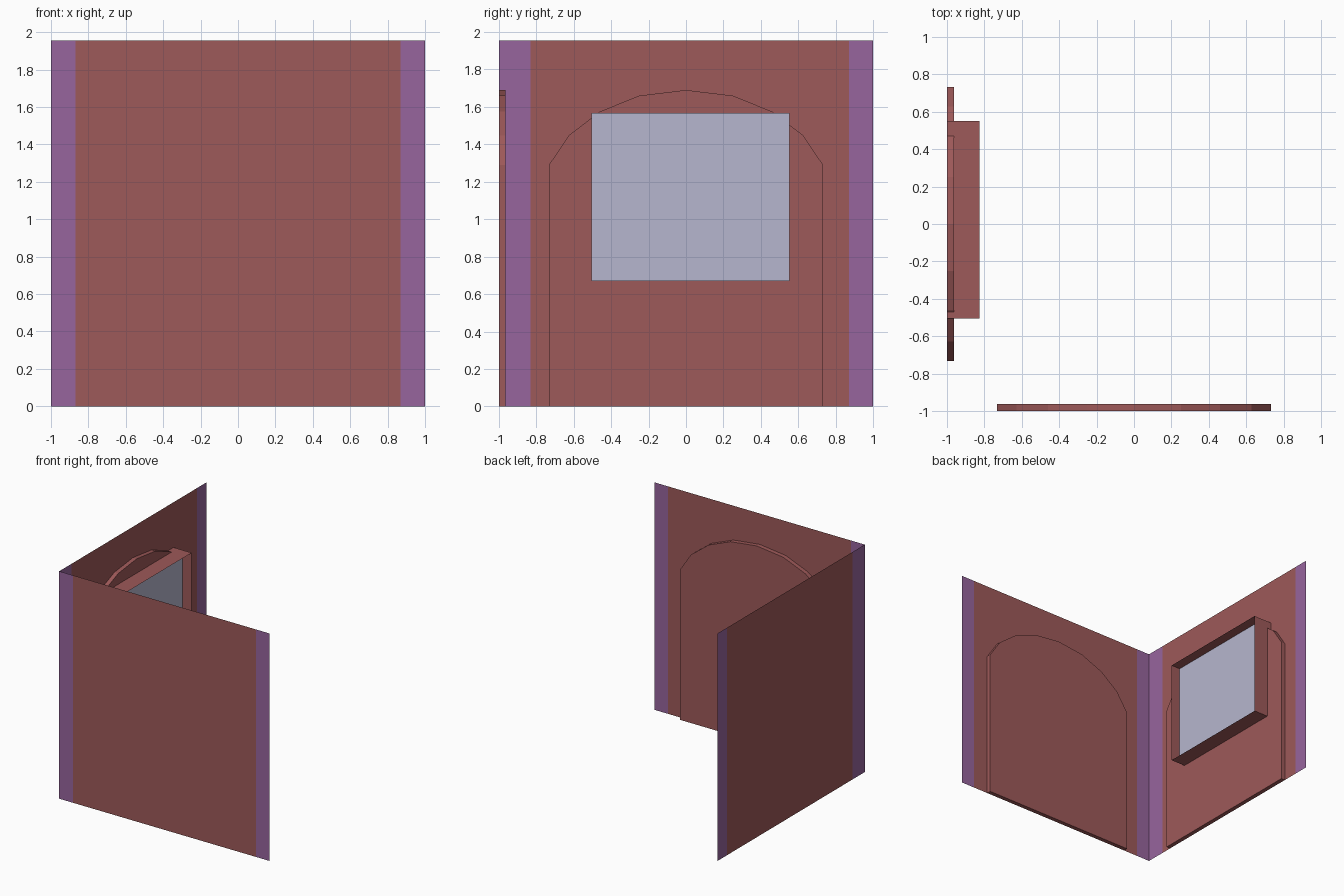
import bpy
from mathutils import Matrix

if "Cube" in bpy.data.objects:
    bpy.data.objects.remove(bpy.data.objects["Cube"])


def material(name, rgb):
    m = bpy.data.materials.new(name)
    m.diffuse_color = (*rgb, 1)
    m.use_nodes = True
    m.node_tree.nodes["Principled BSDF"].inputs["Base Color"].default_value = m.diffuse_color
    return m


RED = material("brick_red", (0.34, 0.10, 0.10))
PURPLE = material("trim_purple", (0.31, 0.13, 0.34))
GLASS = material("pale_glass", (0.47, 0.47, 0.62))
HEIGHT = 1.955


def add_mesh(name, verts, faces, mats, indices=None, matrix=None):
    me = bpy.data.meshes.new(name)
    me.from_pydata(verts, [], faces)
    for m in mats:
        me.materials.append(m)
    for i, p in enumerate(me.polygons):
        p.material_index = indices[i] if indices else 0
    ob = bpy.data.objects.new(name, me)
    bpy.context.collection.objects.link(ob)
    if matrix:
        me.transform(matrix)
        if matrix.determinant() < 0:
            me.flip_normals()
    return ob


# Local frame: (along wall, out from wall, up)
FRONT = Matrix(((1, 0, 0, 0), (0, 1, 0, -1), (0, 0, 1, 0), (0, 0, 0, 1)))
SIDE = Matrix(((0, 1, 0, -1), (1, 0, 0, 0), (0, 0, 1, 0), (0, 0, 0, 1)))


# Flat wall sheet with a coloured strip at each end
def wall(name, near_strip, matrix):
    cuts = (-1, near_strip, 0.87, 1)
    verts = [(u, 0, z) for u in cuts for z in (0, HEIGHT)]
    faces = [(2 * i, 2 * i + 1, 2 * i + 3, 2 * i + 2) for i in range(3)]
    add_mesh(name, verts, faces, (RED, PURPLE), (1, 0, 1), matrix)


# Raised arched panel, open at the back where it meets the wall
def arch_panel(name, matrix):
    half = [(0.732, 0), (0.732, 1.29), (0.627, 1.447), (0.46, 1.575), (0.25, 1.66)]
    outline = half + [(0, 1.69)] + [(-u, z) for u, z in reversed(half)]
    n = len(outline)
    verts = [(u, d, z) for d in (0, 0.037) for u, z in outline]
    faces = [tuple(range(2 * n - 1, n - 1, -1))]
    faces += [(i, n + i, n + (i + 1) % n, (i + 1) % n) for i in range(n)]
    add_mesh(name, verts, faces, (RED,), None, matrix)


wall("front_wall", -0.87, FRONT)
wall("side_wall", -0.83, SIDE)
arch_panel("front_arch_panel", FRONT)
arch_panel("side_arch_panel", SIDE)

# Open window frame standing off the side wall, thin sides
ring = [(-0.505, 0.67), (0.552, 0.67), (0.552, 1.567), (-0.505, 1.567)]
verts = [(u, d, z) for d in (0, 0.173) for u, z in ring]
sides = [(i, (i + 1) % 4, 4 + (i + 1) % 4, 4 + i) for i in range(4)]
add_mesh("window_frame", verts, [f[::-1] for f in sides], (RED,), None, SIDE)

# Recessed pane inside the frame
add_mesh("window_pane", [(u, 0.087, z) for u, z in ring], [(3, 2, 1, 0)],
         (GLASS,), None, SIDE)
